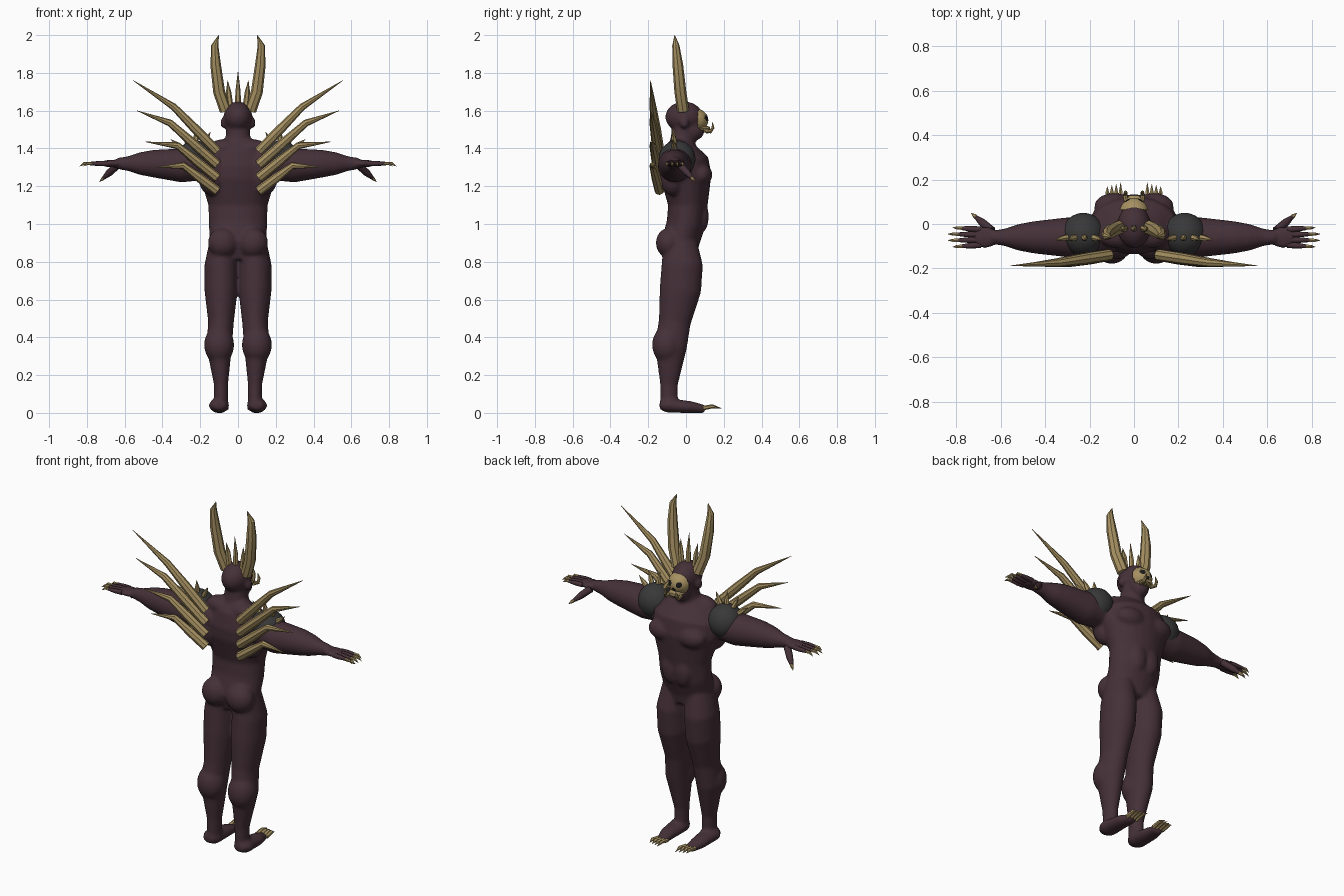
import bpy, bmesh, math
from mathutils import Vector, Matrix

cube = bpy.data.objects.get("Cube")
if cube:
    bpy.data.objects.remove(cube, do_unlink=True)


def material(name, red, green, blue):
    mat = bpy.data.materials.new(name)
    mat.use_nodes = True
    mat.diffuse_color = (red, green, blue, 1)
    shader = mat.node_tree.nodes["Principled BSDF"]
    shader.inputs["Base Color"].default_value = mat.diffuse_color
    return mat


SKIN = material("dark plum skin", .06, .03, .04)
BONE = material("tan bone", .38, .28, .12)
IRON = material("dark grey iron", .04, .04, .04)
BLACK = material("socket black", .01, .01, .01)


def finish(name, bm, *materials, angle=30):
    """Turn the bmesh into a named object, smooth below the given angle."""
    bmesh.ops.recalc_face_normals(bm, faces=bm.faces)
    mesh = bpy.data.meshes.new(name)
    bm.to_mesh(mesh)
    bm.free()
    obj = bpy.data.objects.new(name, mesh)
    bpy.context.collection.objects.link(obj)
    for mat in materials:
        mesh.materials.append(mat)
    bpy.ops.object.select_all(action="DESELECT")
    obj.select_set(True)
    bpy.context.view_layer.objects.active = obj
    bpy.ops.object.shade_smooth_by_angle(angle=math.radians(angle))
    return obj


def ball(bm, centre, radii, side=1, segments=24):
    place = Matrix.Translation((side * centre[0], centre[1], centre[2]))
    bmesh.ops.create_uvsphere(bm, u_segments=segments, v_segments=segments // 2, radius=1,
                              matrix=place @ Matrix.Diagonal((*radii, 1)))


def tube(bm, rows, side=1, wide=1, sides=24):
    """Skin rings along rows of (x, y, z, radius) and cap both ends."""
    points = [Vector((side * x, y, z)) for x, y, z, radius in rows]
    span = (points[-1] - points[0]).normalized()
    across = Vector((1, 0, 0)) if abs(span.y) > .7 else Vector((0, 1, 0))
    last = len(points) - 1
    rings = []
    for i, point in enumerate(points):
        along = (points[min(i + 1, last)] - points[max(i - 1, 0)]).normalized()
        u = along.cross(across).normalized()
        v = along.cross(u)
        angles = [math.tau * k / sides for k in range(sides)]
        rings.append([bm.verts.new(point + rows[i][3] * (u * wide * math.cos(a) + v * math.sin(a)))
                      for a in angles])
    for low, high in zip(rings, rings[1:]):
        for k in range(sides):
            bm.faces.new((low[k - 1], low[k], high[k], high[k - 1]))
    bm.faces.new(rings[0])
    bm.faces.new(rings[-1])


def spike(bm, radius, *points, side=1, tip=.04, sides=8):
    """Tube that tapers more and more quickly towards its last point."""
    steps = len(points) - 1
    rows = [(*point, radius * (1 - (1 - tip) * (i / steps) ** 3))
            for i, point in enumerate(points)]
    tube(bm, rows, side, sides=sides)


# Body: overlapping volumes fused into one smooth skin
TORSO = [(0, -.02, .82, .08), (0, -.03, .9, .1), (0, 0, 1, .103), (0, .01, 1.1, .105),
         (0, 0, 1.25, .135), (0, -.01, 1.33, .13), (0, -.03, 1.4, .09), (0, -.02, 1.45, .05)]
NECK = [(0, -.02, 1.4, .07), (0, -.01, 1.53, .06)]
LEG = [(.09, -.09, .03, .045), (.09, -.09, .15, .047), (.1, -.08, .35, .085),
       (.09, -.06, .48, .085), (.09, -.03, .65, .11), (.09, -.02, .78, .11),
       (.08, -.03, .9, .09)]
ARM = [(.1, -.05, 1.32, .08), (.3, -.06, 1.31, .09), (.45, -.06, 1.32, .073),
       (.52, -.06, 1.32, .06), (.58, -.06, 1.32, .04), (.64, -.06, 1.32, .03)]
FOOT = [(.1, -.14, .04, .03), (.1, -.1, .04, .055), (.1, .03, .03, .045), (.09, .1, .02, .03)]
MUSCLES = {
    "chest": ((.09, .08, 1.26), (.09, .06, .06)),
    "buttock": ((.08, -.09, .9), (.08, .07, .08)),
    "calf": ((.1, -.1, .36), (.08, .08, .1)),
    "abdomen": ((.04, .09, 1.04), (.05, .03, .08)),
    "back": ((.14, -.07, 1.25), (.07, .07, .1)),
    "neck slope": ((.07, -.05, 1.4), (.09, .06, .05)),
    "ear": ((.08, -.01, 1.535), (.013, .025, .03)),
    "palm": ((.67, -.06, 1.32), (.06, .05, .02)),
}
bm = bmesh.new()
tube(bm, TORSO, wide=1.5)
tube(bm, NECK)
ball(bm, (0, -.01, 1.567), (.076, .1, .082))
ball(bm, (0, .04, 1.5), (.054, .06, .06))
for side in (1, -1):
    tube(bm, LEG, side, wide=.8)
    tube(bm, ARM, side)
    tube(bm, FOOT, side, wide=.7)
    for centre, radii in MUSCLES.values():
        ball(bm, centre, radii, side)
body = finish("body", bm, SKIN)
fuse = body.modifiers.new("fuse", "REMESH")
fuse.mode = "VOXEL"
fuse.voxel_size = .009
relax = body.modifiers.new("relax", "SMOOTH")
relax.iterations = 8
for modifier in ("fuse", "relax"):
    bpy.ops.object.modifier_apply(modifier=modifier)
bpy.ops.object.shade_smooth()

# Bend and tip of each back spike as (x, z), from the top down
BACK_SPIKES = [((.34, 1.62), (.555, 1.76)), ((.36, 1.535), (.535, 1.6)),
               ((.32, 1.415), (.49, 1.435)), ((.29, 1.31), (.435, 1.3))]

for label, side in (("left", 1), ("right", -1)):
    # Fingers and thumb, each ending in a claw
    fingers, claws = bmesh.new(), bmesh.new()
    for i in range(4):
        root = Vector((.69, -.025 - .023 * i, 1.32))
        reach = Vector((.1 if i in (1, 2) else .085, .006 - .004 * i, 0))
        knuckle = root + reach / 2
        end = root + reach
        spike(fingers, .014, root, knuckle, end, side=side, tip=.6)
        spike(claws, .009, end - reach / 8, end + reach / 4, end + reach / 2 - Vector((0, 0, .015)),
              side=side, sides=6)
    root, end = Vector((.64, -.03, 1.31)), Vector((.71, .03, 1.245))
    reach = end - root
    spike(fingers, .02, root, root + reach * .6, end, side=side, tip=.5)
    spike(claws, .01, end - reach / 8, end + reach / 8, end + reach / 3, side=side, sides=6)
    finish(label + "_fingers", fingers, SKIN, angle=60)
    finish(label + "_finger_claws", claws, BONE)

    # Toe claws
    bm = bmesh.new()
    for i in range(4):
        x, end = .06 + .02 * i, .187 - .006 * i
        spike(bm, .012, (x, .09, .025), (x, .14, .035), (x, end, .025), side=side, sides=6)
    finish(label + "_toe_claws", bm, BONE)

    # Shoulder guard with a row of small spikes
    hub = Vector((.228, -.047, 1.345))
    bm = bmesh.new()
    ball(bm, hub, (.097, .097, .097), side, segments=40)
    finish(label + "_shoulder_guard", bm, IRON)
    bm = bmesh.new()
    for i in range(4):
        lean = math.radians(27 * i - 30)
        out = Vector((math.sin(lean), -.15, math.cos(lean)))
        spike(bm, .015, hub + out * .09, hub + out * .12, hub + out * .165, side=side, sides=6)
    finish(label + "_shoulder_spikes", bm, BONE)

    # Long bent spikes on the back
    bm = bmesh.new()
    for i, (bend, tip) in enumerate(BACK_SPIKES):
        base = Vector((.11, -.14, 1.385 - .07 * i))
        elbow = Vector((bend[0], -.175, bend[1]))
        spike(bm, .026, base, base.lerp(elbow, .5), elbow, (tip[0], -.188, tip[1]), side=side)
    finish(label + "_back_spikes", bm, BONE)

    # Tall horn
    bm = bmesh.new()
    spike(bm, .032, (.065, -.015, 1.6), (.1, -.03, 1.7), (.118, -.043, 1.84),
          (.123, -.054, 1.945), (.102, -.06, 2), side=side)
    finish(label + "_horn", bm, BONE)

    # Tusk at the side of the mask
    bm = bmesh.new()
    spike(bm, .011, (.034, .095, 1.495), (.04, .13, 1.49), (.038, .143, 1.51),
          (.03, .14, 1.54), side=side)
    finish(label + "_tusk", bm, BONE)

# Crown spikes between the horns
bm = bmesh.new()
for x in (-.05, 0, .05):
    spike(bm, .016, (x * .8, -.02, 1.62), (x, -.022, 1.7), (x * 1.1, -.03, 1.81 - abs(x)), sides=6)
finish("crown_spikes", bm, BONE)

# Face mask: front shell with dark eye and nose openings
bm = bmesh.new()
ball(bm, (0, .04, 1.55), (.068, .078, .064), segments=80)
surplus = []
for face in bm.faces:
    spot = face.calc_center_median()
    eye = math.hypot(abs(spot.x) - .028, spot.z - 1.56) < .015
    nose = abs(spot.x) < .009 and 1.52 < spot.z < 1.54
    face.material_index = int(eye or nose)
    if spot.y < .065 or spot.z < 1.497:
        surplus.append(face)
bmesh.ops.delete(bm, geom=surplus, context="FACES")
mask = finish("face_mask", bm, BONE, BLACK)
shell = mask.modifiers.new("shell", "SOLIDIFY")
shell.thickness = .012

# Upper jaw and teeth of the mask
bm = bmesh.new()
tube(bm, [(0, .07, 1.505, .045), (0, .11, 1.505, .036), (0, .128, 1.505, .022)],
     wide=.4, sides=12)
for i in range(5):
    x = .012 * (i - 2)
    y = .118 - abs(x) * .4
    spike(bm, .006, (x, y, 1.5), (x, y, 1.478), tip=.3, sides=6)
finish("mask_jaw", bm, BONE)
